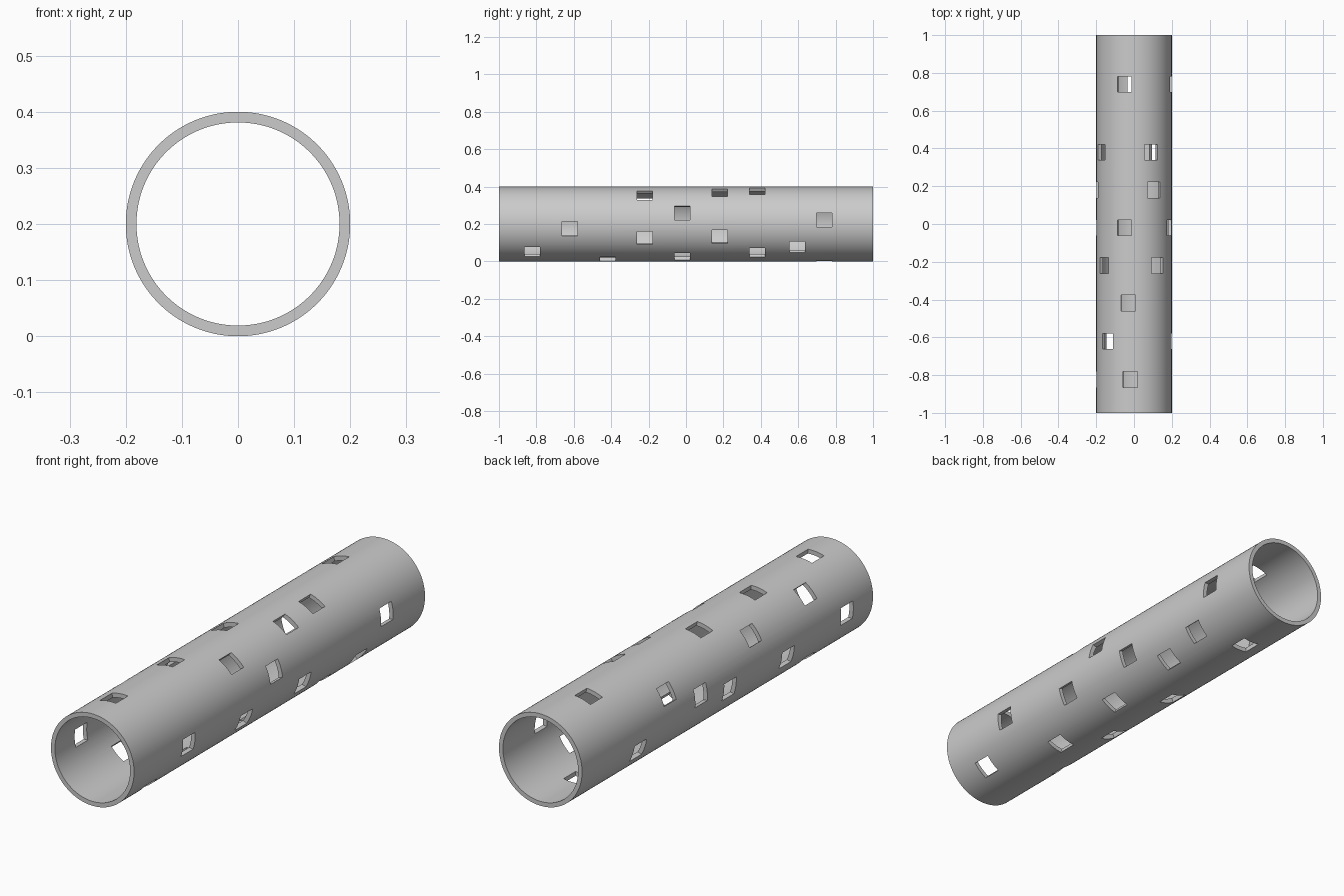
import bpy, bmesh
from math import radians, cos, sin, pi
from mathutils import Matrix

if "Cube" in bpy.data.objects:
    bpy.data.objects.remove(bpy.data.objects["Cube"])

R_OUT, R_IN, LENGTH, SIDES = 0.2, 0.181, 2.0, 128
HOLE_LEN, HOLE_WID = 0.083, 0.077

# Rows of windows: position along the tube -> angles around it (0 = +x, 90 = up)
ROWS = {
    -0.823: (96, 182, -49.5),
    -0.621: (135, -7.5, -131),
    -0.418: (99, 193, -73),
    -0.220: (51.5, 143.5, -22.4, -112),
    -0.019: (17.4, 104.6, 188.5, -62.4),
    0.180: (58, 174, -20, -109),
    0.380: (63, 151, -50.7),
    0.595: (199, -38.7),
    0.740: (6.4, 104.6, -89),
}


def add_object(name, bm):
    bmesh.ops.recalc_face_normals(bm, faces=bm.faces)
    mesh = bpy.data.meshes.new(name)
    bm.to_mesh(mesh)
    bm.free()
    obj = bpy.data.objects.new(name, mesh)
    bpy.context.collection.objects.link(obj)
    return obj


# Hollow tube lying along y: four rings bridged into a closed wall
bm = bmesh.new()
h = LENGTH / 2
profile = [(R_OUT, -h), (R_OUT, h), (R_IN, h), (R_IN, -h)]
rings = [[bm.verts.new((r * cos(2 * pi * i / SIDES), y, R_OUT + r * sin(2 * pi * i / SIDES)))
          for i in range(SIDES)] for r, y in profile]
for k in range(4):
    a, b = rings[k], rings[(k + 1) % 4]
    for i in range(SIDES):
        j = (i + 1) % SIDES
        bm.faces.new((a[i], a[j], b[j], b[i]))
tube = add_object("perforated_tube", bm)

# Window cutters: radial boxes through one wall each
bm = bmesh.new()
for y, angles in ROWS.items():
    for angle in angles:
        m = (Matrix.Translation((0, y, R_OUT))
             @ Matrix.Rotation(-radians(angle), 4, 'Y')
             @ Matrix.Translation((0.19, 0, 0))
             @ Matrix.Diagonal((0.07, HOLE_LEN, HOLE_WID, 1)))
        bmesh.ops.create_cube(bm, size=1, matrix=m)
cutter = add_object("window_cutters", bm)
cutter.hide_render = True

# Cut the windows, then remove the helper
mod = tube.modifiers.new("windows", 'BOOLEAN')
mod.operation = 'DIFFERENCE'
mod.solver = 'EXACT'
mod.object = cutter
bpy.context.view_layer.objects.active = tube
tube.select_set(True)
bpy.ops.object.modifier_apply(modifier=mod.name)
bpy.data.objects.remove(cutter)
bpy.ops.object.shade_smooth_by_angle(angle=radians(30))
